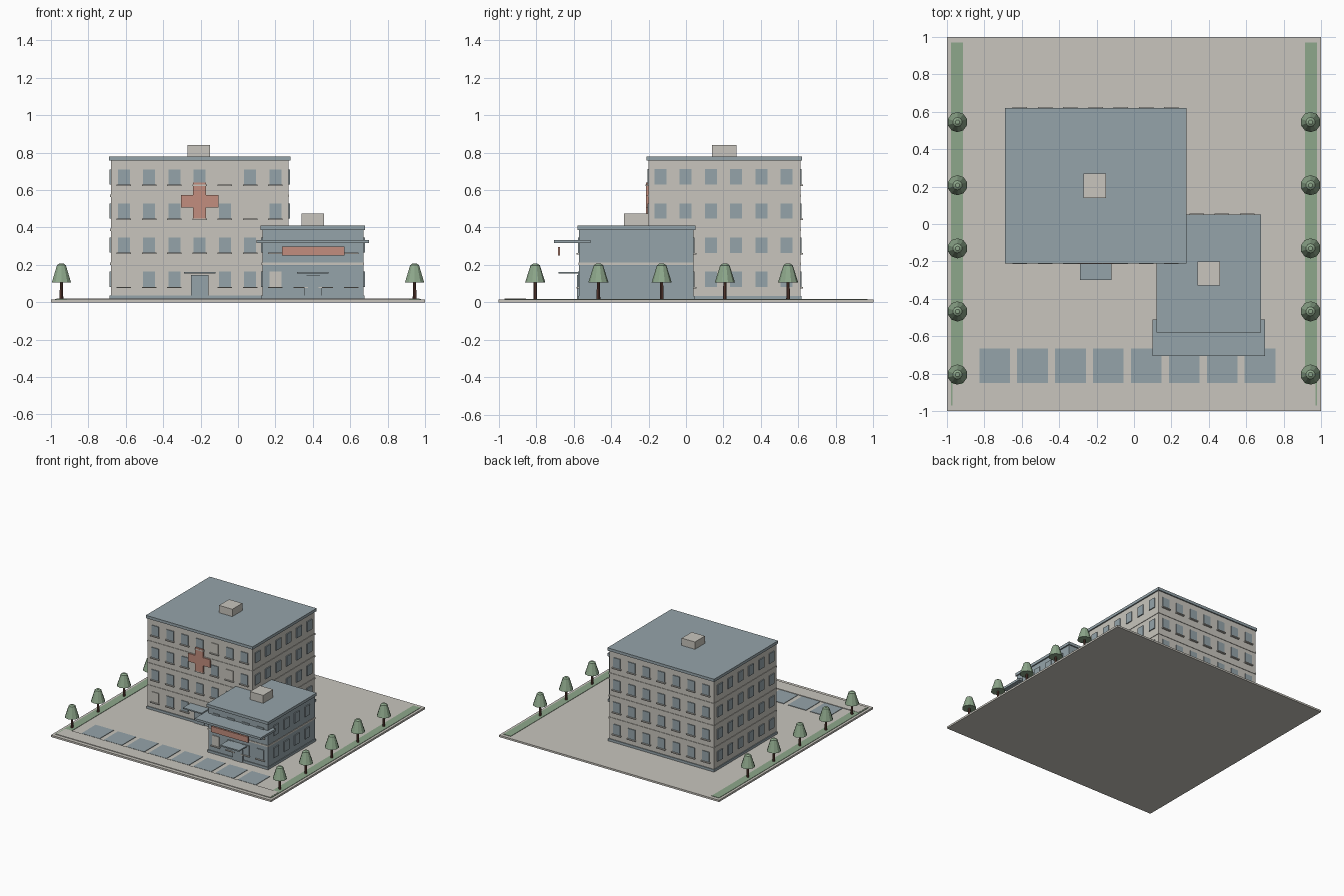
import bpy, bmesh, math
from mathutils import Matrix, Vector

cube = bpy.data.objects.get("Cube")
if cube:
    bpy.data.objects.remove(cube, do_unlink=True)


def material(name, color):
    m = bpy.data.materials.new(name)
    m.use_nodes = True
    m.diffuse_color = (*color, 1)
    m.node_tree.nodes["Principled BSDF"].inputs["Base Color"].default_value = (*color, 1)
    return m


STONE = material("warm_stone", (0.58, 0.56, 0.51))
BLUE = material("slate_blue", (0.30, 0.37, 0.40))
RED = material("soft_red", (0.54, 0.27, 0.21))
GREEN = material("leaf_green", (0.27, 0.39, 0.26))
BROWN = material("bark_brown", (0.13, 0.055, 0.04))


def finish(name, bm, mats):
    mesh = bpy.data.meshes.new(name)
    bm.to_mesh(mesh)
    bm.free()
    for m in mats:
        mesh.materials.append(m)
    obj = bpy.data.objects.new(name, mesh)
    bpy.context.collection.objects.link(obj)
    return obj


def add_box(bm, x, y, z, slot=0):
    """Add a box given (low, high) ranges on each axis."""
    lo, hi = Vector((x[0], y[0], z[0])), Vector((x[1], y[1], z[1]))
    mat = Matrix.Translation((lo + hi) / 2) @ Matrix.Diagonal((*(hi - lo), 1))
    verts = bmesh.ops.create_cube(bm, size=1, matrix=mat)["verts"]
    for f in {f for v in verts for f in v.link_faces}:
        f.material_index = slot


def box(name, x, y, z, mat):
    bm = bmesh.new()
    add_box(bm, x, y, z)
    return finish(name, bm, [mat])


def grown(r, d):
    return (r[0] - d, r[1] + d)


def around(c, half):
    return (c - half, c + half)


GROUND = 0.015
FLOOR = 0.182


def block(name, x, y, top, floors, wall, xs, ys, lit=(), skip=()):
    """A building block with plinth, floor bands, roof, windows and sills."""
    box(name + "_walls", x, y, (GROUND, top - 0.02), wall)
    box(name + "_plinth", grown(x, 0.006), grown(y, 0.006), (GROUND, 0.035), BLUE)
    box(name + "_roof", grown(x, 0.01), grown(y, 0.01), (top - 0.023, top), BLUE)
    bands, windows, sills = bmesh.new(), bmesh.new(), bmesh.new()
    for i in range(floors):
        z = 0.083 + i * FLOOR
        rows = (z, z + 0.082)
        if i:
            add_box(bands, grown(x, 0.004), grown(y, 0.004), (z - 0.066, z - 0.053))
        # Front and back windows with projecting sills
        for j, c in enumerate(xs):
            for side, wy in (("front", y[0]), ("back", y[1])):
                if (side, i, j) in skip:
                    continue
                slot = 1 if (side, i, j) in lit else 0
                add_box(windows, around(c, 0.032), around(wy, 0.006), rows, slot)
                add_box(sills, around(c, 0.039), around(wy, 0.015), (z - 0.008, z))
        # Side windows
        for c in ys:
            for wx in x:
                add_box(windows, around(wx, 0.008), around(c, 0.032), rows)
    finish(name + "_floor_bands", bands, [STONE])
    finish(name + "_windows", windows, [BLUE, STONE])
    finish(name + "_sills", sills, [STONE])


# Site: slab, planting strips, front pavement, parking bays
box("ground", (-1, 1), (-1, 1), (0, GROUND), STONE)
for side, s in (("left", 1), ("right", -1)):
    box(side + "_planting_strip", around(s * 0.946, 0.033), (-0.97, 0.97),
        (GROUND, 0.018), GREEN)
box("front_pavement", (-0.97, 0.97), (-0.97, -0.855), (GROUND, 0.02), STONE)
bays = bmesh.new()
for i in range(8):
    add_box(bays, around(-0.745 + i * 0.2027, 0.082), (-0.85, -0.665), (GROUND, 0.019))
finish("parking_bays", bays, [BLUE])

# Main building and front wing
block("main_building", (-0.68, 0.27), (-0.20, 0.61), 0.78, 4, STONE,
      [-0.61 + 0.135 * i for i in range(7)], [-0.136 + 0.1345 * i for i in range(6)],
      lit={("front", 0, 0), ("front", 2, 5), ("front", 3, 4)},
      skip={("front", 0, 3)})
block("front_wing", (0.13, 0.67), (-0.57, 0.04), 0.41, 2, BLUE,
      [0.2 + 0.135 * i for i in range(4)], [-0.467 + 0.1345 * i for i in range(4)],
      lit={("front", 0, 0)})

# Rooftop units
box("main_roof_unit", (-0.27, -0.15), (0.14, 0.27), (0.78, 0.84), STONE)
box("wing_roof_unit", (0.34, 0.46), (-0.33, -0.20), (0.41, 0.475), STONE)

# Entrances and canopies
box("main_door", around(-0.205, 0.046), (-0.212, -0.20), (GROUND, 0.145), BLUE)
box("main_door_canopy", (-0.29, -0.12), (-0.30, -0.20), (0.153, 0.163), BLUE)
box("wing_door", around(0.402, 0.046), (-0.582, -0.57), (GROUND, 0.145), BLUE)
box("wing_door_canopy", (0.315, 0.485), (-0.68, -0.57), (0.153, 0.163), BLUE)
box("wing_canopy", (0.10, 0.70), (-0.705, -0.51), (0.316, 0.334), BLUE)
box("sign_board", (0.235, 0.57), (-0.684, -0.672), (0.25, 0.297), RED)

# Cross on the main front wall
cross = bmesh.new()
add_box(cross, around(-0.205, 0.035), (-0.214, -0.20), (0.44, 0.64))
add_box(cross, around(-0.205, 0.10), (-0.2145, -0.20), (0.507, 0.573))
finish("wall_cross", cross, [RED])

# Trees: tapered faceted crown on a thin trunk
def frustum(bm, sides, r1, r2, z1, z2, slot):
    mat = Matrix.Translation((0, 0, (z1 + z2) / 2))
    verts = bmesh.ops.create_cone(bm, cap_ends=True, segments=sides, radius1=r1,
                                  radius2=r2, depth=z2 - z1, matrix=mat)["verts"]
    for f in {f for v in verts for f in v.link_faces}:
        f.material_index = slot


tree = bmesh.new()
frustum(tree, 8, 0.010, 0.008, GROUND, 0.12, 0)
frustum(tree, 10, 0.054, 0.025, 0.106, 0.198, 1)
frustum(tree, 10, 0.025, 0.012, 0.198, 0.207, 1)
first = finish("tree", tree, [BROWN, GREEN])
for s in (-1, 1):
    for i in range(5):
        t = first if (s, i) == (-1, 0) else first.copy()
        if t is not first:
            bpy.context.collection.objects.link(t)
        t.location = (s * 0.944, -0.805 + i * 0.3375, 0)
